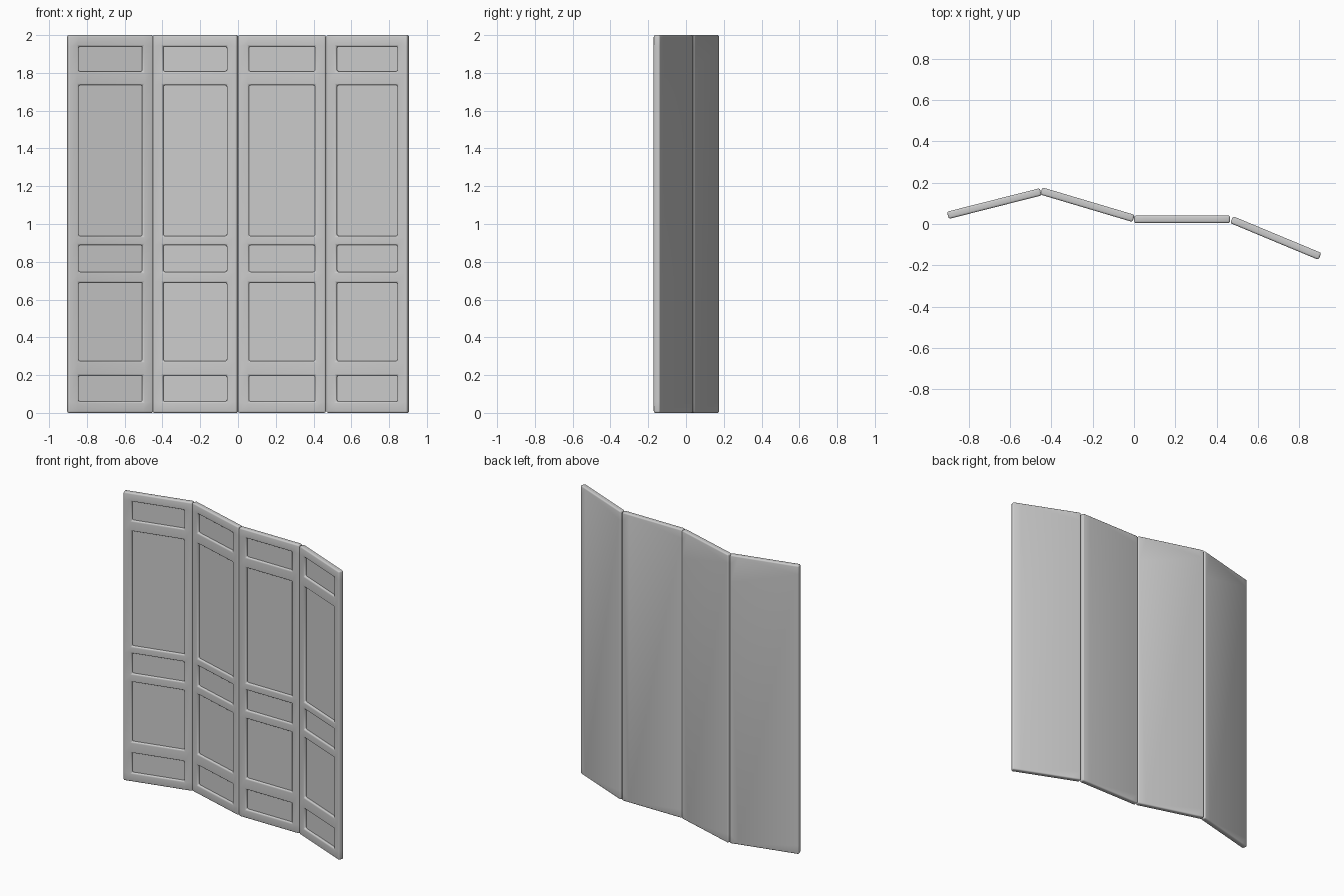
import bpy, bmesh, math
from mathutils import Vector, Matrix

if "Cube" in bpy.data.objects:
    bpy.data.objects.remove(bpy.data.objects["Cube"])

H, T, DEPTH, MARGIN = 2.0, 0.036, 0.017, 0.057
# recess bottom and top heights
RECESSES = [(0.06, 0.198), (0.275, 0.69), (0.747, 0.888), (0.937, 1.735), (1.808, 1.94)]


def make_panel(name, start, end):
    a, b = Vector((*start, 0)), Vector((*end, 0))
    width = (b - a).length
    xs = [0, MARGIN, width - MARGIN, width]
    zs = [0] + [z for pair in RECESSES for z in pair] + [H]
    bm = bmesh.new()
    # front face as a grid of stiles, rails and recess cells
    grid = [[bm.verts.new((x, -T / 2, z)) for x in xs] for z in zs]
    cells = []
    for j in range(len(zs) - 1):
        for i in range(3):
            f = bm.faces.new((grid[j][i], grid[j][i + 1], grid[j + 1][i + 1], grid[j + 1][i]))
            if i == 1 and j % 2 == 1:
                cells.append(f)
    # side walls and flat back
    rim = [e for e in bm.edges if e.is_boundary]
    ext = bmesh.ops.extrude_edge_only(bm, edges=rim)["geom"]
    for v in ext:
        if isinstance(v, bmesh.types.BMVert):
            v.co.y = T / 2
    bmesh.ops.holes_fill(bm, edges=[e for e in bm.edges if e.is_boundary], sides=0)
    # push the recesses in
    floors = bmesh.ops.extrude_discrete_faces(bm, faces=cells)["faces"]
    for f in floors:
        for v in f.verts:
            v.co.y += DEPTH
    bmesh.ops.recalc_face_normals(bm, faces=bm.faces[:])
    # soften every sharp edge except around the recess floors
    floor_edges = {e for f in floors for e in f.edges}
    sharp = [e for e in bm.edges if e not in floor_edges and e.calc_face_angle(0) > 0.5]
    bmesh.ops.bevel(bm, geom=sharp, offset=0.009, segments=3, profile=0.5,
                    affect='EDGES', clamp_overlap=True)
    me = bpy.data.meshes.new(name)
    bm.to_mesh(me)
    bm.free()
    ob = bpy.data.objects.new(name, me)
    bpy.context.collection.objects.link(ob)
    d = b - a
    ob.matrix_world = Matrix.Translation(a) @ Matrix.Rotation(math.atan2(d.y, d.x), 4, 'Z')
    bpy.ops.object.select_all(action='DESELECT')
    ob.select_set(True)
    bpy.context.view_layer.objects.active = ob
    bpy.ops.object.shade_smooth_by_angle(angle=math.radians(40))


# four folding leaves, centre line ends seen from the top
make_panel("left_outer_panel", (-0.902, 0.042), (-0.452, 0.156))
make_panel("left_inner_panel", (-0.449, 0.160), (-0.002, 0.027))
make_panel("right_inner_panel", (0.001, 0.023), (0.465, 0.023))
make_panel("right_outer_panel", (0.473, 0.021), (0.901, -0.157))
